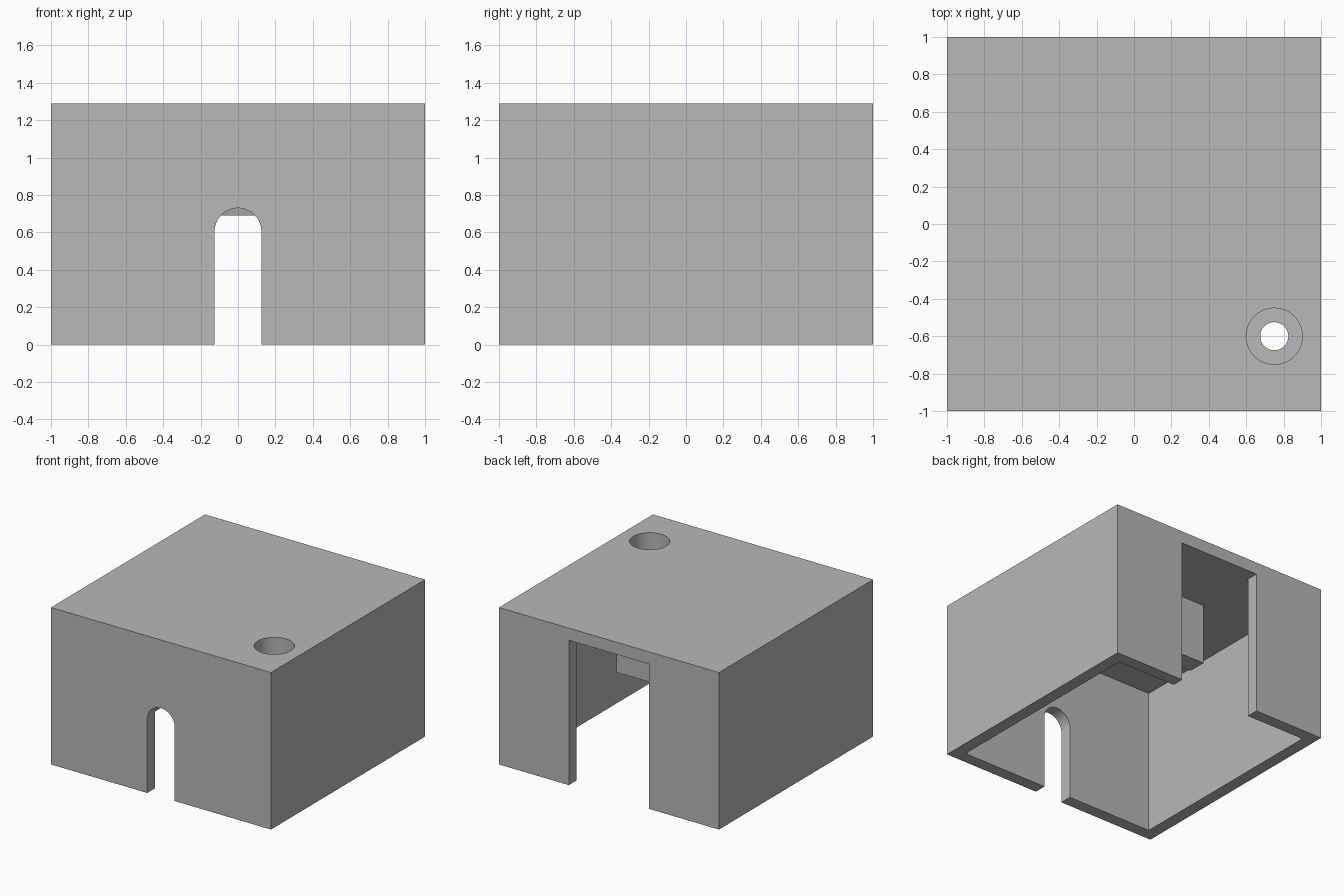
import bpy, bmesh, math

cube = bpy.data.objects.get("Cube")
if cube:
    bpy.data.objects.remove(cube, do_unlink=True)

SIZE, HEIGHT, WALL = 2.0, 1.29, 0.1
HALF = SIZE / 2

grey = bpy.data.materials.new("plain_grey")
grey.use_nodes = True
colour = (0.48, 0.48, 0.48, 1)
grey.diffuse_color = colour
grey.node_tree.nodes["Principled BSDF"].inputs["Base Color"].default_value = colour


def prism(name, points, offset):
    """Extrude a flat outline of 3D points along an offset."""
    bm = bmesh.new()
    face = bm.faces.new([bm.verts.new(p) for p in points])
    top = bmesh.ops.extrude_face_region(bm, geom=[face])["geom"]
    verts = [g for g in top if isinstance(g, bmesh.types.BMVert)]
    bmesh.ops.translate(bm, verts=verts, vec=offset)
    bmesh.ops.recalc_face_normals(bm, faces=bm.faces[:])
    mesh = bpy.data.meshes.new(name)
    bm.to_mesh(mesh)
    bm.free()
    obj = bpy.data.objects.new(name, mesh)
    bpy.context.collection.objects.link(obj)
    mesh.materials.append(grey)
    return obj


def box(name, x0, x1, y0, y1, z0, z1):
    outline = [(x0, y0, z0), (x1, y0, z0), (x1, y1, z0), (x0, y1, z0)]
    return prism(name, outline, (0, 0, z1 - z0))


def cylinder(name, x, y, radius, z0, z1, sides=64):
    turns = [2 * math.pi * i / sides for i in range(sides)]
    outline = [(x + radius * math.cos(t), y + radius * math.sin(t), z0) for t in turns]
    return prism(name, outline, (0, 0, z1 - z0))


def combine(target, part, operation):
    """Apply a boolean and remove the helper part."""
    part.hide_render = True
    mod = target.modifiers.new(part.name, "BOOLEAN")
    mod.operation, mod.object, mod.solver = operation, part, "EXACT"
    bpy.ops.object.select_all(action="DESELECT")
    target.select_set(True)
    bpy.context.view_layer.objects.active = target
    bpy.ops.object.modifier_apply(modifier=mod.name)
    bpy.data.objects.remove(part, do_unlink=True)


# Hollow housing, open underneath
inner = HALF - WALL
ceiling = HEIGHT - WALL
housing = box("housing", -HALF, HALF, -HALF, HALF, 0, HEIGHT)
combine(housing, box("cavity", -inner, inner, -inner, inner, -0.2, ceiling), "DIFFERENCE")

# Hanging block, its front leaning slightly forward towards the ceiling
bay, overlap = 0.365, 0.05
profile = [(0.38, 0.69), (0.38, ceiling + overlap), (0.10, ceiling + overlap), (0.23, 0.69)]
block = prism("hanging_block", [(-bay, y, z) for y, z in profile], (2 * bay, 0, 0))
combine(housing, block, "UNION")

# Boss under the stepped hole
hole_x, hole_y = 0.75, -0.6
combine(housing, cylinder("boss", hole_x, hole_y, 0.2, 0.9, ceiling + overlap), "UNION")
combine(housing, cylinder("wide_bore", hole_x, hole_y, 0.15, 1.0, HEIGHT + 0.2), "DIFFERENCE")
combine(housing, cylinder("narrow_bore", hole_x, hole_y, 0.075, 0.8, 1.1), "DIFFERENCE")

# Arched front doorway
radius, spring = 0.125, 0.605
arch = [(radius * math.cos(math.pi * i / 32), spring + radius * math.sin(math.pi * i / 32))
        for i in range(33)]
outline = [(radius, -0.2)] + arch + [(-radius, -0.2)]
door = prism("doorway", [(x, -HALF - 0.1, z) for x, z in outline], (0, WALL + 0.15, 0))
combine(housing, door, "DIFFERENCE")

# Tall rectangular back opening up to the ceiling
combine(housing, box("back_opening", -bay, bay, inner - 0.05, HALF + 0.1, -0.2, ceiling), "DIFFERENCE")

# Smooth the bores and arch, keep the corners sharp
bpy.ops.object.select_all(action="DESELECT")
housing.select_set(True)
bpy.context.view_layer.objects.active = housing
bpy.ops.object.shade_smooth_by_angle(angle=math.radians(30))
